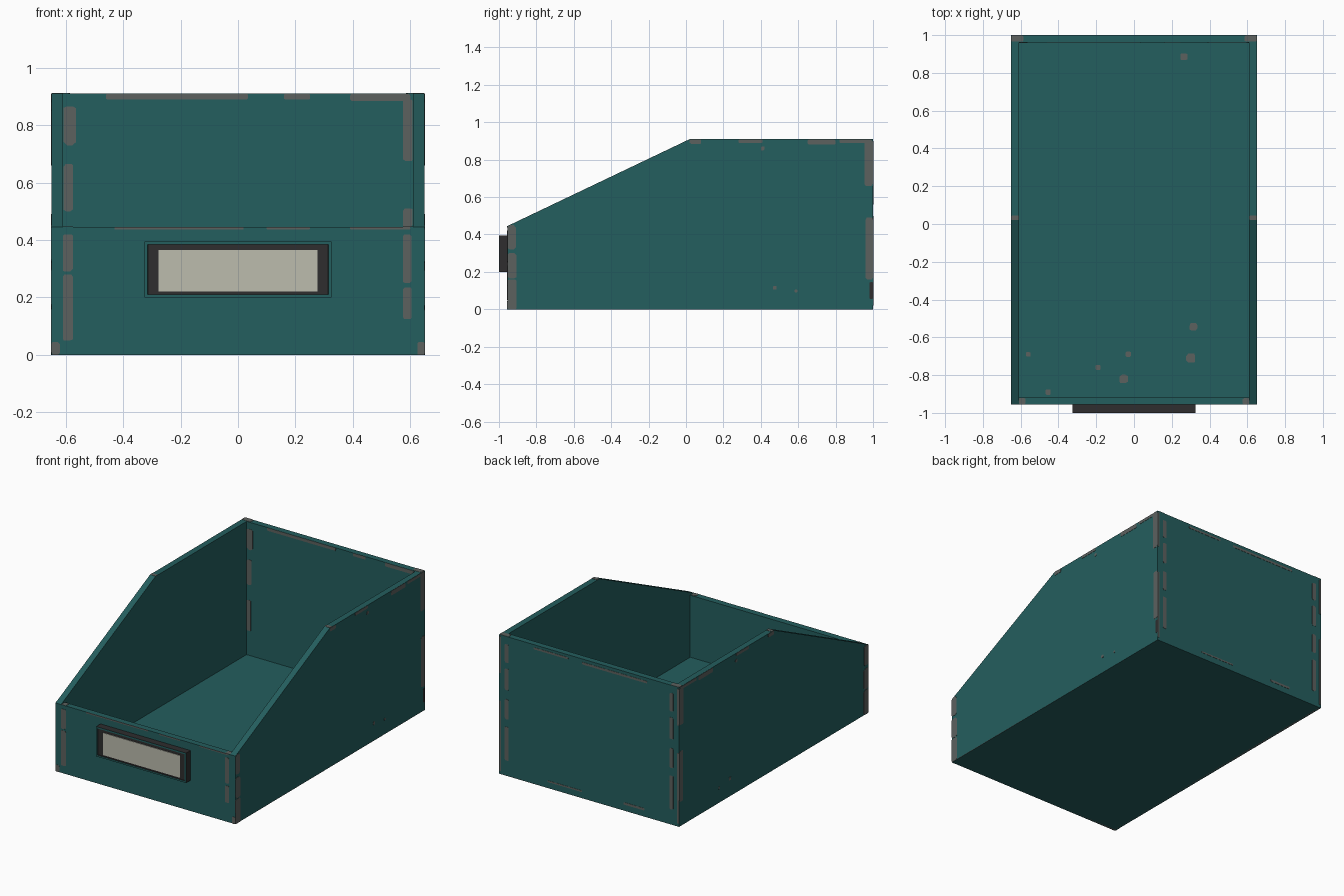
import bpy, bmesh, math, random

if "Cube" in bpy.data.objects:
    bpy.data.objects.remove(bpy.data.objects["Cube"])

random.seed(4)


def srgb(r, g, b):
    def lin(c):
        c /= 255
        return c / 12.92 if c <= 0.04045 else ((c + 0.055) / 1.055) ** 2.4
    return (lin(r), lin(g), lin(b), 1)


def material(name, rgb):
    m = bpy.data.materials.new(name)
    m.diffuse_color = srgb(*rgb)
    m.use_nodes = True
    m.node_tree.nodes["Principled BSDF"].inputs["Base Color"].default_value = m.diffuse_color
    return m


TEAL = material("teal paint", (36, 94, 94))
GREY = material("worn metal", (92, 97, 95))
DARK = material("dark metal", (46, 45, 46))
CARD = material("label card", (188, 188, 174))


def finish(name, bm, *mats):
    bmesh.ops.recalc_face_normals(bm, faces=bm.faces)
    me = bpy.data.meshes.new(name)
    bm.to_mesh(me)
    bm.free()
    for m in mats:
        me.materials.append(m)
    ob = bpy.data.objects.new(name, me)
    bpy.context.collection.objects.link(ob)
    return ob


def prism(name, profile, half_width, mat):
    """Extrude a (y, z) profile across x."""
    bm = bmesh.new()
    rings = [[bm.verts.new((x, y, z)) for y, z in profile] for x in (-half_width, half_width)]
    bm.faces.new(rings[0])
    bm.faces.new(rings[1])
    n = len(profile)
    for i in range(n):
        j = (i + 1) % n
        bm.faces.new((rings[0][i], rings[0][j], rings[1][j], rings[1][i]))
    return finish(name, bm, mat)


# Bin body: sloped outer block, hollowed out with an open front above the low wall
W, T, FRONT, BACK, H, LOW = 0.65, 0.04, -0.955, 1.0, 0.91, 0.445
body = prism("bin_body", [(FRONT, 0), (BACK, 0), (BACK, H), (0.02, H), (FRONT, LOW)], W, TEAL)
hollow = prism("hollow_cutter", [(FRONT + T, T), (BACK - T, T), (BACK - T, 1.2),
                                 (-1.2, 1.2), (-1.2, LOW), (FRONT + T, LOW)], W - T, TEAL)
mod = body.modifiers.new("hollow", 'BOOLEAN')
mod.operation, mod.solver, mod.object = 'DIFFERENCE', 'EXACT', hollow
bpy.context.view_layer.objects.active = body
bpy.ops.object.modifier_apply(modifier=mod.name)
bpy.data.objects.remove(hollow)


# Label holder: dark block, teal rim, shallow dark recess
bm = bmesh.new()
bmesh.ops.create_cube(bm, size=1)
for v in bm.verts:
    v.co.x *= 0.65
    v.co.y = -1.0 if v.co.y < 0 else FRONT
    v.co.z = 0.2975 + v.co.z * 0.195
face = min(bm.faces, key=lambda f: f.calc_center_median().y)
rim = bmesh.ops.inset_region(bm, faces=[face], thickness=0.015)["faces"]
for f in rim:
    f.material_index = 1
bmesh.ops.inset_region(bm, faces=[face], thickness=0.0005, depth=-0.006)
finish("label_holder", bm, DARK, TEAL)

# Label card
bm = bmesh.new()
bmesh.ops.create_cube(bm, size=1)
for v in bm.verts:
    v.co.x *= 0.555
    v.co.y = -0.9955 + v.co.y * 0.004
    v.co.z = 0.293 + v.co.z * 0.145
finish("label_card", bm, CARD)


# Worn paint: thin irregular plates lying on the surfaces
def patch(bm, axis, pos, u0, u1, v0, v1, t=0.0015):
    """Plate across one axis; u and v are the other two axes in order."""
    cu, cv, hu, hv = (u0 + u1) / 2, (v0 + v1) / 2, (u1 - u0) / 2, (v1 - v0) / 2
    c = min(hu, hv) * 0.6
    outline = []
    for su, sv in ((1, 1), (-1, 1), (-1, -1), (1, -1)):
        a = (cu + su * hu, cv + sv * (hv - c * random.uniform(0.3, 1)))
        b = (cu + su * (hu - c * random.uniform(0.3, 1)), cv + sv * hv)
        outline += [a, b] if su * sv > 0 else [b, a]
    rings = []
    for w in (pos - t, pos + t):
        ring = []
        for u, v in outline:
            co = [u, v]
            co.insert(axis, w)
            ring.append(bm.verts.new(co))
        rings.append(ring)
        bm.faces.new(ring)
    for i in range(8):
        j = (i + 1) % 8
        bm.faces.new((rings[0][i], rings[0][j], rings[1][j], rings[1][i]))


def wear(name, axis, positions, spots, mat=GREY):
    bm = bmesh.new()
    for p in positions:
        for s in spots:
            patch(bm, axis, p, *s)
    finish(name, bm, mat)


# Front wall, spots given as x0, x1, z0, z1
wear("front_wear", 1, [FRONT], [
    (-0.61, -0.575, 0.29, 0.42), (-0.61, -0.575, 0.05, 0.28),
    (0.575, 0.605, 0.25, 0.42), (0.575, 0.605, 0.125, 0.235),
    (-0.65, -0.62, 0, 0.045), (0.625, 0.65, 0, 0.045),
    (-0.43, 0.02, 0.437, 0.445), (0.1, 0.25, 0.437, 0.445), (0.39, 0.6, 0.437, 0.445)])

# Inside of the back wall
wear("inner_back_wear", 1, [BACK - T], [
    (-0.608, -0.565, 0.73, 0.865), (-0.608, -0.575, 0.5, 0.665),
    (0.575, 0.608, 0.675, 0.89), (0.575, 0.608, 0.445, 0.51),
    (-0.608, -0.58, 0.2, 0.4), (0.58, 0.608, 0.1, 0.4),
    (-0.46, 0.035, 0.89, 0.909), (0.16, 0.25, 0.89, 0.909), (0.39, 0.6, 0.885, 0.909)])

# Outside of the back wall
wear("back_wear", 1, [BACK], [
    (s * 0.595 - 0.014, s * 0.595 + 0.014, a, b)
    for s in (-1, 1) for a, b in ((0.1, 0.32), (0.37, 0.5), (0.56, 0.7), (0.74, 0.86))
] + [(s * 0.643 - 0.007, s * 0.643 + 0.007, a, b)
     for s in (-1, 1) for a, b in ((0.02, 0.48), (0.66, 0.9))
] + [(-0.42, 0.05, 0.875, 0.89), (0.15, 0.4, 0.88, 0.893),
     (-0.4, -0.25, 0.04, 0.055), (0.05, 0.3, 0.04, 0.05)])

# Both side walls, spots given as y0, y1, z0, z1
wear("side_wear", 0, [-W, W], [
    (0.955, 1, 0.66, 0.905), (0.96, 1, 0.16, 0.49),
    (FRONT, -0.905, 0.0, 0.16), (FRONT, -0.905, 0.165, 0.3), (FRONT, -0.91, 0.32, 0.45),
    (0.02, 0.08, 0.885, 0.909), (0.28, 0.41, 0.89, 0.909),
    (0.65, 0.8, 0.88, 0.909), (0.82, 0.99, 0.89, 0.909),
    (0.4, 0.42, 0.85, 0.87), (0.465, 0.485, 0.105, 0.125), (0.58, 0.595, 0.09, 0.105)])
wear("side_dent", 0, [W], [(0.98, 1, 0.055, 0.145)], DARK)

# Rim corners, spots given as x0, x1, y0, y1
wear("rim_wear", 2, [H], [s for s in (
    (-0.65, -0.585, 0.965, 1), (0.585, 0.65, 0.965, 1),
    (-0.65, -0.61, 0.02, 0.045), (0.61, 0.65, 0.02, 0.045))])
wear("front_rim_wear", 2, [LOW], [(-0.61, -0.575, FRONT, -0.92), (0.575, 0.61, FRONT, -0.92)])

# Floor chips
wear("floor_chips", 2, [T], [
    (x - r, x + r, y - r, y + r) for x, y, r in (
        (0.265, 0.885, 0.018), (0.315, -0.545, 0.02), (0.3, -0.71, 0.024), (-0.03, -0.69, 0.014),
        (-0.19, -0.76, 0.013), (-0.56, -0.69, 0.012), (-0.055, -0.82, 0.022), (-0.455, -0.89, 0.014))])

# Scuffed edges under the floor
wear("underside_wear", 2, [0.0015], [
    (-W, W, FRONT, FRONT + 0.014), (-W, W, BACK - 0.014, BACK),
    (-W, -W + 0.014, FRONT, BACK), (W - 0.014, W, FRONT, BACK)])
